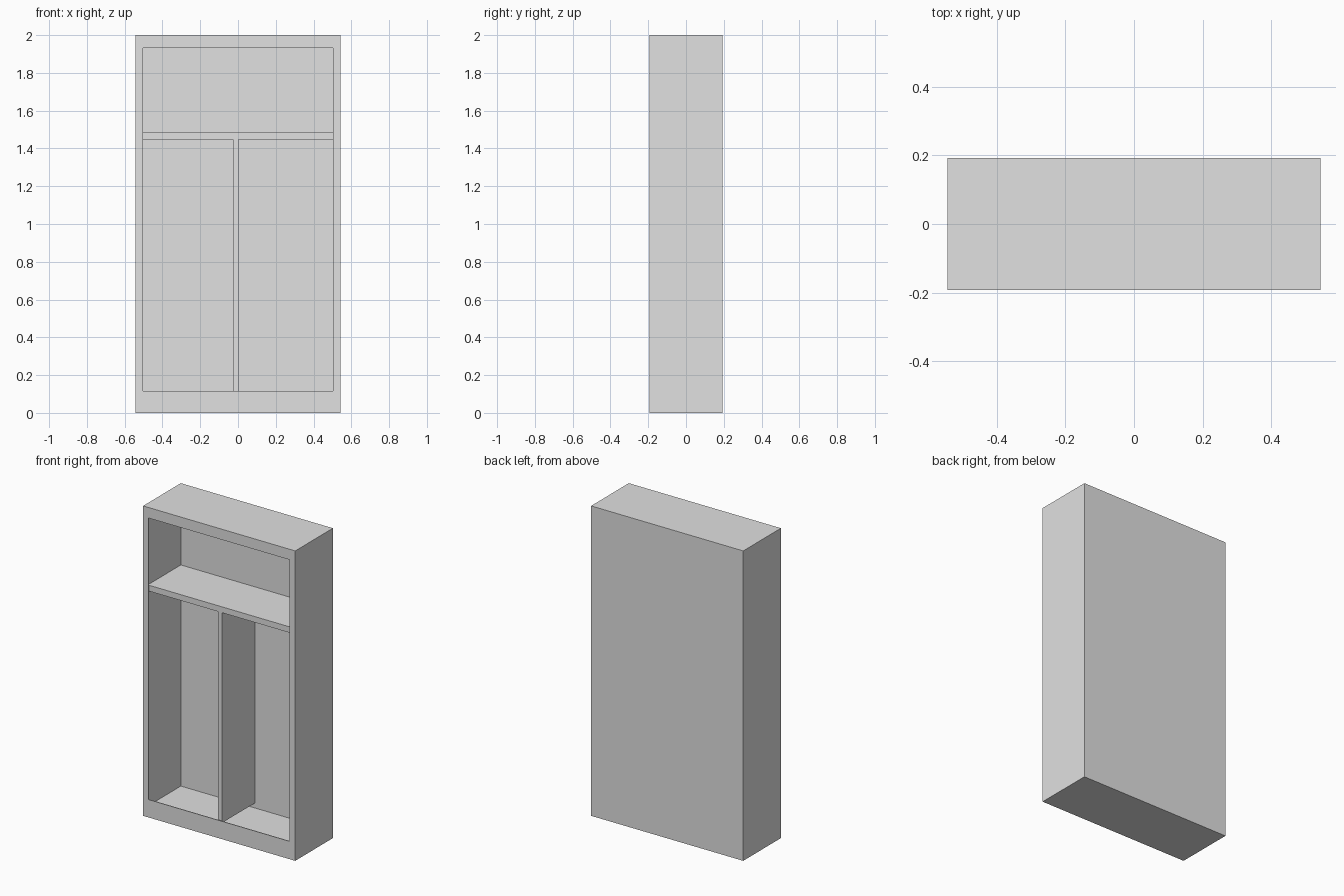
import bpy

# Remove the default object
cube = bpy.data.objects.get("Cube")
if cube:
    bpy.data.objects.remove(cube, do_unlink=True)

# Single plain grey
grey = bpy.data.materials.new("plain_grey")
grey.use_nodes = True
colour = (0.75, 0.75, 0.75, 1)
grey.diffuse_color = colour
grey.node_tree.nodes["Principled BSDF"].inputs["Base Color"].default_value = colour


def board(name, x, y, z):
    """Rectangular board spanning the given (low, high) ranges."""
    spans = (x, y, z)
    bpy.ops.mesh.primitive_cube_add(size=1)
    obj = bpy.context.object
    obj.name = name
    centre = [(a + b) / 2 for a, b in spans]
    size = [b - a for a, b in spans]
    for v in obj.data.vertices:
        v.co = [c + s * k for c, s, k in zip(centre, size, v.co)]
    obj.data.materials.append(grey)
    return obj


W, D, H = 0.543, 0.192, 2.0      # half width, half depth, height
WALL = 0.527                     # inside face of the sides
OPEN = 0.503                     # half width of the front opening
BACK = 0.17                      # inside face of the back
LIP = -D + 0.005                 # inside face of the thin front frame
INSET = -0.167                   # front of the shelf and divider
BASE, FLOOR, SILL = 0.04, 0.058, 0.115
HEAD, CEILING = 1.932, 1.98
SHELF_LOW, SHELF_TOP = 1.447, 1.485

# Carcass: base, back, floor and top
board("base_panel", (-W, W), (-D, D), (0, BASE))
board("back_panel", (-WALL, WALL), (BACK, D), (BASE, H))
board("floor_panel", (-WALL, WALL), (LIP, BACK), (BASE, FLOOR))
board("top_panel", (-WALL, WALL), (LIP, BACK), (CEILING, H))

# Sides with the front stiles that overhang the opening
for side, s in (("left", 1), ("right", -1)):
    board(side + "_side", sorted((s * WALL, s * W)), (-D, D), (BASE, H))
    board(side + "_stile", sorted((s * OPEN, s * WALL)), (-D, LIP), (BASE, H))

# Front rails closing the base and the top
board("plinth_rail", (-OPEN, OPEN), (-D, LIP), (BASE, SILL))
board("header_rail", (-OPEN, OPEN), (-D, LIP), (HEAD, H))

# Interior shelf and upright divider, set back from the frame
board("shelf", (-WALL, WALL), (INSET, BACK), (SHELF_LOW, SHELF_TOP))
board("divider", (-0.027, 0.002), (INSET, BACK), (0.09, SHELF_LOW))
